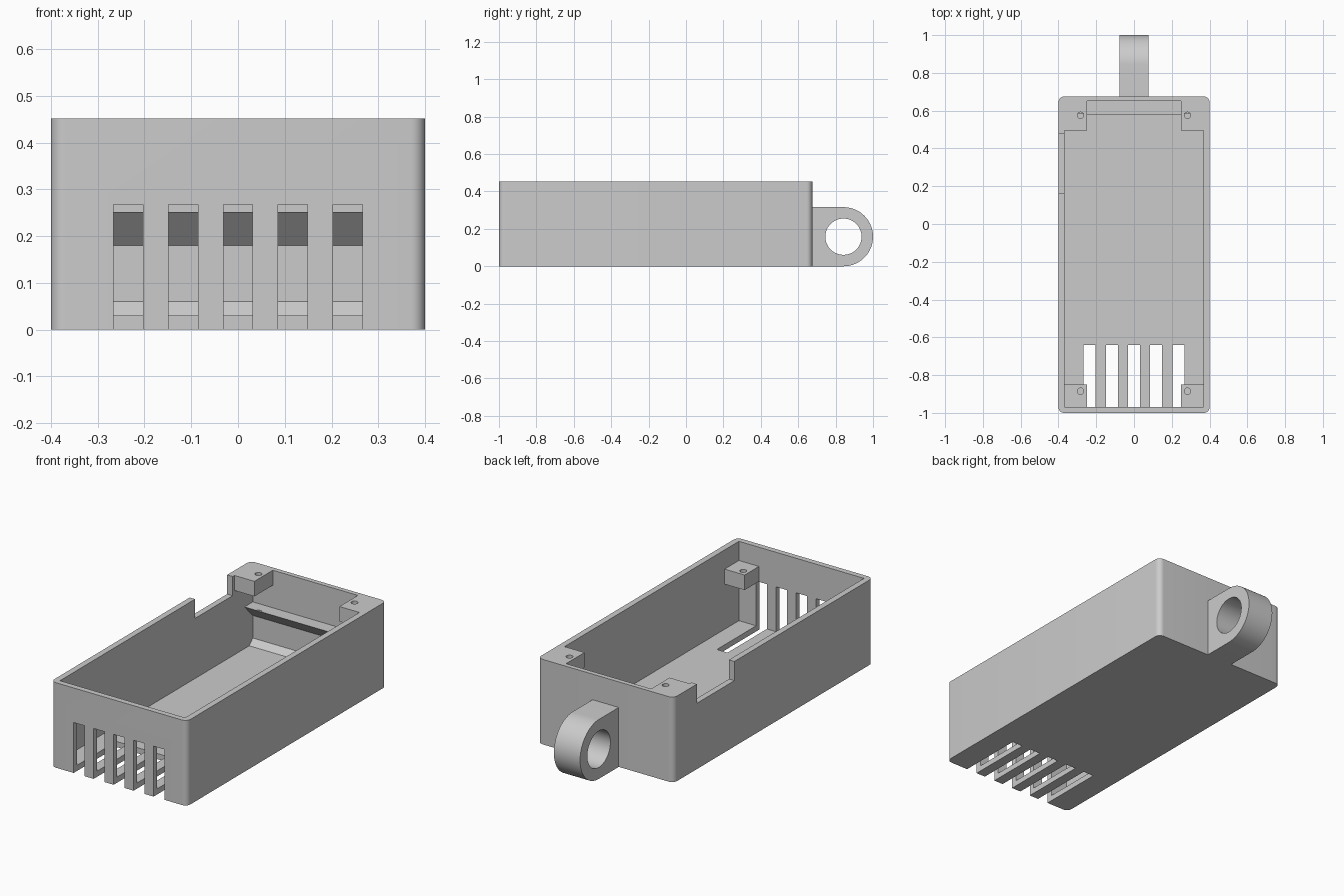
import bpy, bmesh, math
from mathutils import Vector

if "Cube" in bpy.data.objects:
    bpy.data.objects.remove(bpy.data.objects["Cube"], do_unlink=True)

grey = bpy.data.materials.new("plain_grey")
grey.use_nodes = True
colour = (0.6, 0.6, 0.6, 1)
grey.diffuse_color = colour
grey.node_tree.nodes["Principled BSDF"].inputs["Base Color"].default_value = colour


def prism(name, points, direction):
    """Closed solid: a planar outline swept along a direction."""
    bm = bmesh.new()
    face = bm.faces.new([bm.verts.new(p) for p in points])
    swept = bmesh.ops.extrude_face_region(bm, geom=[face])["geom"]
    verts = [g for g in swept if isinstance(g, bmesh.types.BMVert)]
    bmesh.ops.translate(bm, verts=verts, vec=Vector(direction))
    bmesh.ops.recalc_face_normals(bm, faces=bm.faces)
    mesh = bpy.data.meshes.new(name)
    bm.to_mesh(mesh)
    bm.free()
    mesh.materials.append(grey)
    obj = bpy.data.objects.new(name, mesh)
    bpy.context.collection.objects.link(obj)
    return obj


def box(name, x0, x1, y0, y1, z0, z1):
    outline = [(x0, y0, z0), (x1, y0, z0), (x1, y1, z0), (x0, y1, z0)]
    return prism(name, outline, (0, 0, z1 - z0))


def side_prism(name, profile, half_width):
    """Sweep a (y, z) profile across x, centred."""
    return prism(name, [(-half_width, y, z) for y, z in profile], (2 * half_width, 0, 0))


def arc(cy, cz, radius, start, end, steps):
    angles = [math.radians(start + (end - start) * i / steps) for i in range(steps + 1)]
    return [(cy + radius * math.cos(a), cz + radius * math.sin(a)) for a in angles]


def cut(target, cutter):
    """Subtract the cutter, then discard it."""
    mod = target.modifiers.new("cut", 'BOOLEAN')
    mod.operation = 'DIFFERENCE'
    mod.solver = 'EXACT'
    mod.object = cutter
    bpy.context.view_layer.objects.active = target
    bpy.ops.object.modifier_apply(modifier=mod.name)
    bpy.data.objects.remove(cutter, do_unlink=True)


def smooth(obj):
    bpy.ops.object.select_all(action='DESELECT')
    obj.select_set(True)
    bpy.context.view_layer.objects.active = obj
    bpy.ops.object.shade_smooth_by_angle(angle=math.radians(30))


# Outer case with rounded upright corners
R = 0.03
outline = []
for cx, cy, a in ((0.4 - R, 0.675 - R, 0), (R - 0.4, 0.675 - R, 90),
                  (R - 0.4, R - 1, 180), (0.4 - R, R - 1, 270)):
    outline += arc(cx, cy, R, a, a + 90, 8)
case = prism("case", [(x, y, 0) for x, y in outline], (0, 0, 0.452))

# Cavity, whose profile leaves the floor ramp and the wedge ledge on the back wall
cavity = side_prism("cavity", [
    (-0.97, 0.03), (0.62, 0.03), (0.65, 0.06), (0.65, 0.18),
    (0.58, 0.252), (0.65, 0.252), (0.65, 0.55), (-0.97, 0.55)], 0.368)

# Corner screw blocks stay solid: flush at the back, lowered at the front
for s in (-1, 1):
    x0, x1 = sorted((s * 0.25, s * 0.5))
    cut(cavity, box("back_block", x0, x1, 0.495, 0.8, 0.372, 0.7))
    cut(cavity, box("front_block", x0, x1, -1.2, -0.85, 0.27, 0.35))
cut(case, cavity)

# Screw holes
for x in (-0.283, 0.283):
    for y, top in ((0.575, 0.5), (-0.885, 0.4)):
        ring = arc(x, y, 0.017, 0, 345, 23)
        cut(case, prism("screw_hole", [(px, py, top - 0.25) for px, py in ring], (0, 0, 0.25)))

# Vent slots through the front wall and floor
for i in range(-2, 3):
    x = i * 0.1175
    cut(case, box("vent", x - 0.0315, x + 0.0315, -1.1, -0.64, -0.1, 0.268))

# Cable notch in the right wall
cut(case, box("notch", -0.5, -0.36, 0.165, 0.48, 0.35, 0.6))
smooth(case)

# Hanging loop on the back
loop = side_prism("hanging_loop",
                  [(0.675, 0)] + arc(0.842, 0.158, 0.158, -90, 90, 40) + [(0.675, 0.316)], 0.077)
cut(loop, side_prism("loop_hole", arc(0.842, 0.158, 0.097, 0, 352.5, 47), 0.2))
smooth(loop)
